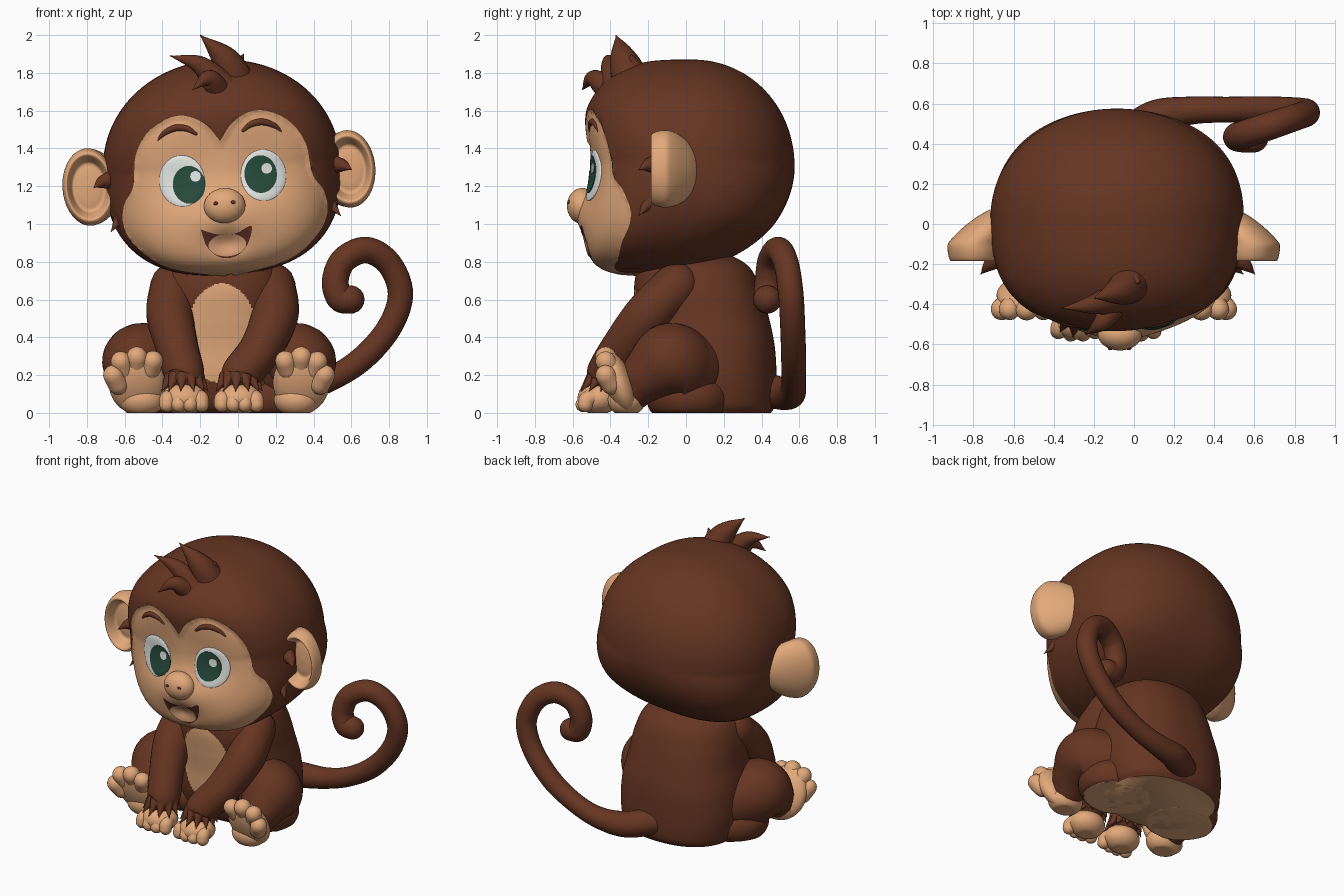
import bpy, bmesh
from math import sin, cos, pi, radians, exp, sqrt, copysign
from mathutils import Vector, Matrix
from mathutils.geometry import intersect_point_line

if "Cube" in bpy.data.objects:
    bpy.data.objects.remove(bpy.data.objects["Cube"])


def material(name, rgb):
    m = bpy.data.materials.new(name)
    m.use_nodes = True
    m.diffuse_color = (*rgb, 1)
    m.node_tree.nodes["Principled BSDF"].inputs["Base Color"].default_value = (*rgb, 1)
    return m


FUR = material("brown fur", (.132, .036, .016))
SKIN = material("tan skin", (.76, .395, .195))
WHITE = material("eye white", (.8, .82, .8))
GREEN = material("dark green", (.02, .07, .045))
DARK = material("dark mouth", (.12, .03, .02))
TONGUE = material("tongue", (.75, .38, .2))
SIDES = (("right", -1), ("left", 1))
HEAD = Matrix.Translation((-.085, 0, 1.3)) @ Matrix.Rotation(radians(-4), 4, 'Y')
WORLD = Matrix.Identity(4)


def finish(name, bm, mat, m=WORLD, skin_rule=None):
    """Turn a bmesh into a smooth object; faces flat on the ground become skin."""
    bmesh.ops.recalc_face_normals(bm, faces=bm.faces)
    if skin_rule:
        for f in bm.faces:
            f.material_index = int(skin_rule(f.calc_center_median()))
    for v in bm.verts:
        v.co = m @ v.co
        v.co.z = max(v.co.z, 0)
    for f in bm.faces:
        grounded = all(v.co.z < .001 for v in f.verts)
        f.smooth = not grounded
        if grounded:
            f.material_index = 1
    me = bpy.data.meshes.new(name)
    bm.to_mesh(me)
    bm.free()
    me.materials.append(mat)
    me.materials.append(SKIN)
    me.set_sharp_from_angle(angle=radians(60))
    ob = bpy.data.objects.new(name, me)
    bpy.context.collection.objects.link(ob)


def skin(name, rings, mat, m=WORLD, skin_rule=None):
    """Bridge equal rings of points and cap both ends."""
    bm = bmesh.new()
    vs = [[bm.verts.new(p) for p in r] for r in rings]
    n = len(vs[0])
    for a, b in zip(vs, vs[1:]):
        for i in range(n):
            j = (i + 1) % n
            bm.faces.new((a[i], a[j], b[j], b[i]))
    bm.faces.new(vs[0])
    bm.faces.new(vs[-1])
    finish(name, bm, mat, m, skin_rule)


def spline(pts, n=8):
    """Smooth curve through points of any dimension."""
    p = [Vector(q) for q in pts]
    p = [p[0] * 2 - p[1]] + p + [p[-1] * 2 - p[-2]]
    out = []
    for a, b, c, d in zip(p, p[1:], p[2:], p[3:]):
        for k in range(n):
            t = k / n
            out.append(b + (c - a) * (t / 2) + (a * 2 - b * 5 + c * 4 - d) * (t * t / 2)
                       + (b * 3 - a - c * 3 + d) * (t ** 3 / 2))
    return out + [p[-2]]


def tube(name, pts, mat, m=WORLD, seg=24):
    """Round-ended tube along (x, y, z, radius) points."""
    s = [(q.to_3d(), max(q[3], .002)) for q in spline(pts)]
    t0 = (s[1][0] - s[0][0]).normalized()
    t1 = (s[-1][0] - s[-2][0]).normalized()
    caps = [radians(a) for a in (20, 40, 60, 80)]
    head = [(s[0][0] - t0 * s[0][1] * sin(a), s[0][1] * cos(a)) for a in reversed(caps)]
    tail = [(s[-1][0] + t1 * s[-1][1] * sin(a), s[-1][1] * cos(a)) for a in caps]
    s = head + s + tail
    q, prev, rings = t0.to_track_quat('Z', 'Y'), t0, []
    for i, (p, r) in enumerate(s):
        t = (s[min(i + 1, len(s) - 1)][0] - s[max(i - 1, 0)][0]).normalized()
        q = prev.rotation_difference(t) @ q
        prev = t
        rings.append([p + q @ Vector((x, y, 0)) for x, y in ellipse(0, 0, r, r, seg)])
    skin(name, rings, mat, m)


def ball(name, loc, radii, mat, m=WORLD, lean=0):
    bm = bmesh.new()
    bmesh.ops.create_icosphere(bm, subdivisions=4, radius=1)
    finish(name, bm, mat, m @ Matrix.Translation(loc) @ Matrix.Rotation(lean, 4, 'X')
           @ Matrix.Diagonal((*radii, 1)))


def ellipse(u, w, ru, rw, n=48, square=2):
    """Closed oval; a square value above 2 fills out the corners."""
    def bend(c):
        return copysign(abs(c) ** (2 / square), c)
    return [(u + ru * bend(cos(2 * pi * k / n)), w + rw * bend(sin(2 * pi * k / n))) for k in range(n)]


# Head: round skull, full cheeks, chin pulled forward, heart-shaped face
HW, HD, HH = .63, .545, .57
half = spline([(0, .14), (.08, .24), (.21, .29), (.36, .23), (.45, .1), (.475, -.07),
               (.53, -.16), (.54, -.28), (.47, -.4), (.31, -.515), (0, -.585)], 4)
FACE = half + [Vector((-p.x, p.y)) for p in half[-2:0:-1]]
EDGES = list(zip(FACE, FACE[1:] + FACE[:1]))


def in_face(u, w):
    hit = False
    for a, b in EDGES:
        if (a.y > w) != (b.y > w) and u < a.x + (w - a.y) * (b.x - a.x) / (b.y - a.y):
            hit = not hit
    return hit


def slide(w):
    return .03 - .27 * (min(w, 0) / HH) ** 2


def norm(u, w):
    """Distance from the head axis, 1 on the outline; the jaw is squarer than the crown."""
    p = 2.05 if w > 0 else 2.5
    return (abs(u / HW) ** p + abs(w / HH) ** p) ** (1 / p)


def depth(u, w, e, fuller):
    """Half depth of the head; fuller is the height that squares the profile."""
    e += 2.5 * min(max(fuller, 0), .3)
    return HD * max(0, 1 - norm(u, w) ** e) ** (1 / e)


def bump(u, w, cu, cw, ru, rw):
    return exp(-((u - cu) / ru) ** 2 - ((w - cw) / rw) ** 2)


def front(u, w, recess=.012):
    u = abs(u)
    swell = (.05 * bump(u, w, 0, -.25, .22, .12) + .035 * bump(u, w, 0, .29, .38, .15)
             - .035 * bump(u, w, 0, -.4, .09, .06) - .02 * bump(u, w, .22, -.057, .13, .14))
    return slide(w) - depth(u, w, 2.5, w) - swell + recess


def snap(u, w, reach=.011):
    best = None
    for a, b in EDGES:
        q, t = intersect_point_line(Vector((u, w)), a, b)
        q = a.lerp(b, min(max(t, 0), 1))
        d = (q.to_2d() - Vector((u, w))).length
        if d < reach:
            best, reach = q, d
    return best


bm = bmesh.new()
bmesh.ops.create_icosphere(bm, subdivisions=6, radius=1)
for v in bm.verts:
    d = v.co.copy()
    u, w = HW * d.x, HH * d.z
    k = sqrt(d.x ** 2 + d.z ** 2) / max(norm(u, w), 1e-6)
    u, w = u * k, w * k
    if d.y < 0:
        near = snap(u, w)
        if near:
            u, w = near.x, near.y
        v.co = (u, front(u, w, .012 if not near and in_face(u, w) else 0), w)
    else:
        v.co = (u, depth(u, w, 2.05, -w) + slide(w), w)
finish("head", bm, FUR, HEAD, lambda c: c.y < -.2 and in_face(c.x, c.z))


def plate(name, outline, centre, mat, surf, rings=10):
    """Thin closed plate laid on a surface of the head."""
    c = Vector(centre)
    grid = [[c.lerp(Vector(p), sin(k / rings * pi / 2) if k else .01) for p in outline]
            for k in range(rings + 1)]
    top = [[(p.x, surf(p.x, p.y), p.y) for p in r] for r in grid]
    back = [[(x, y + .008, z) for x, y, z in r] for r in reversed(top)]
    skin(name, top + back, mat, HEAD)


# Eyes, with irises looking to one side
IRIS = {"right": (-.18, -.08), "left": (.202, -.05)}
GLINT = {"right": (-.143, -.038), "left": (.236, -.022)}
for side, s in SIDES:
    def dome(lift, s=s):
        def surf(u, w):
            r = ((u - s * .216) / .122) ** 2 + ((w + .057) / .137) ** 2
            return front(u, w) - .022 * sqrt(max(0, 1 - r)) - lift
        return surf
    centre = (s * .216, -.057)
    plate(side + "_eye", ellipse(*centre, .12, .135), centre, WHITE, dome(.002))
    plate(side + "_iris", ellipse(*IRIS[side], .086, .1), IRIS[side], GREEN, dome(.006))
    plate(side + "_glint", ellipse(*GLINT[side], .028, .028), GLINT[side], WHITE, dome(.01))
    # Brows
    brow = [(.125, .187, .009), (.17, .217, .016), (.23, .225, .018), (.29, .202, .014), (.325, .17, .006)]
    tube(side + "_brow", [(s * u, front(u, w) + .004, w, r) for u, w, r in brow], FUR, HEAD)
    # Ears: shallow dish with a rounded back narrowing into the head
    prof = spline([(.02, -.125), (.4, -.12), (.62, -.115), (.72, -.15), (.84, -.185), (.94, -.17),
                   (1, -.12), (.97, -.07), (.86, -.025), (.68, .02), (.46, .055), (.2, .08), (.02, .085)], 4)
    rings = [[(s * (.69 - .12 * max(0, (y + .1) / .18)) - .02 + u, y, w - .055)
              for u, w in ellipse(0, 0, .14 * r, .205 * r)] for r, y in prof]
    skin(side + "_ear", rings, SKIN, HEAD)
    # Cheek tufts
    for k, (w, drop, out) in enumerate([(-.02, .04, .685), (-.2, .1, .61)]):
        tube(f"{side}_cheek_tuft_{k}", [(s * .55, -.14, w, .06), (s * (out - .05), -.2, w - drop / 3, .035),
                                        (s * out, -.25, w - drop, 0)], FUR, HEAD, 12)

# Nose and nostrils
ball("nose", (0, -.55, -.205), (.11, .08, .095), SKIN, HEAD)
for side, s in SIDES:
    ball(side + "_nostril", (s * .046, -.621, -.188), (.013, .008, .009), DARK, HEAD)

# Open smile with tongue
lip = spline([(-.135, -.32), (-.06, -.35), (0, -.357), (.06, -.35), (.135, -.32), (.11, -.41),
              (.06, -.465), (0, -.482), (-.06, -.465), (-.11, -.41), (-.135, -.32)], 5)[:-1]
plate("mouth", lip, (0, -.41), DARK, lambda u, w: front(u, w) - .004)
plate("tongue", ellipse(0, -.412, .1, .06), (0, -.412), TONGUE, lambda u, w: front(u, w) - .01)

# Hair spikes on the crown
spikes = [[(0, -.28, 1.72, .11), (-.07, -.33, 1.87, .075), (-.2, -.37, 2, 0)],
          [(-.06, -.36, 1.7, .09), (-.2, -.4, 1.84, .05), (-.36, -.42, 1.89, 0)],
          [(-.1, -.4, 1.7, .07), (-.16, -.49, 1.77, .045), (-.24, -.55, 1.71, 0)],
          [(-.02, -.26, 1.74, .09), (0, -.28, 1.84, .045), (.03, -.29, 1.9, 0)]]
for k, pts in enumerate(spikes):
    tube(f"hair_spike_{k}", pts, FUR, seg=16)

# Body: lofted ovals of (height, centre y, half width, half depth)
oval = spline([(0, .15, .37, .3), (.05, .14, .4, .335), (.18, .125, .42, .355), (.35, .115, .41, .355),
               (.5, .09, .38, .35), (.65, .06, .355, .335), (.76, .045, .31, .3), (.82, .035, .23, .23),
               (.86, .03, .12, .12)], 20)
rings = [[(-.085 + x, y, z) for x, y in ellipse(0, cy, rx, ry, 220, 2.3)] for z, cy, rx, ry in oval]
skin("body", rings, FUR, skin_rule=lambda c: c.y < 0 and
     ((c.x + .085) / .185) ** 2 + ((c.z - .42) / .265) ** 2 < 1)

# Arms, jagged cuffs and hands
ARM_X = {"right": (-.34, -.36, -.32, -.285, -.285), "left": (.18, .195, .12, .02, .005)}
for side, s in SIDES:
    x = ARM_X[side]
    path = [(-.05, .67, .125), (-.2, .52, .125), (-.34, .34, .112), (-.42, .21, .107), (-.435, .18, .09)]
    tube(side + "_arm", [(a, *p) for a, p in zip(x, path)], FUR)
    hx = x[-1]
    for k in range(11):
        a = 2 * pi * k / 11
        tube(f"{side}_cuff_{k}", [(hx + .075 * cos(a), -.425 + .07 * sin(a), .19, .037),
                                  (hx + .126 * cos(a), -.45 + .115 * sin(a), .115, 0)], FUR, seg=10)
    ball(side + "_hand", (hx, -.465, .075), (.122, .11, .085), SKIN)
    for k in range(4):
        o = (k - 1.5) * .058
        tube(f"{side}_finger_{k}", [(hx + o * .9, -.48, .085, .04), (hx + o, -.52, .072, .044),
                                    (hx + o * 1.05, -.55 + abs(o) * .2, .045, .041)], SKIN)

# Legs, haunches, feet and toes
for side, s in SIDES:
    def at(o, s=s):
        return -.1 + s * o
    tube(side + "_leg", [(at(.2), .1, .2, .2), (at(.35), -.03, .245, .21), (at(.42), -.1, .265, .205),
                         (at(.43), -.2, .2, .15), (at(.42), -.27, .13, .11)], FUR, seg=48)
    ball(side + "_haunch", (at(.26), .02, .08), (.26, .23, .17), FUR)
    ball(side + "_foot", (at(.435), -.355, .16), (.15, .075, .175), SKIN, lean=radians(22))
    ball(side + "_heel", (at(.41), -.315, .07), (.12, .1, .09), SKIN)
    for k, (o, z, r) in enumerate([(.35, .275, .054), (.435, .295, .056), (.52, .272, .054), (.56, .2, .054)]):
        tube(f"{side}_toe_{k}", [(at(.43 + (o - .43) * .8), -.395, z - .05, r),
                                 (at(o), -.425, z, r)], SKIN)

# Curled tail
tube("tail", [(-.05, .42, .12, .09), (.1, .53, .1, .085), (.28, .565, .11, .07), (.46, .57, .165, .064),
              (.65, .57, .28, .066), (.8, .565, .45, .066), (.86, .555, .63, .067), (.8, .53, .79, .067),
              (.68, .49, .862, .07), (.56, .45, .81, .07), (.515, .435, .7, .071), (.54, .43, .61, .073),
              (.595, .43, .6, .075)], FUR)
